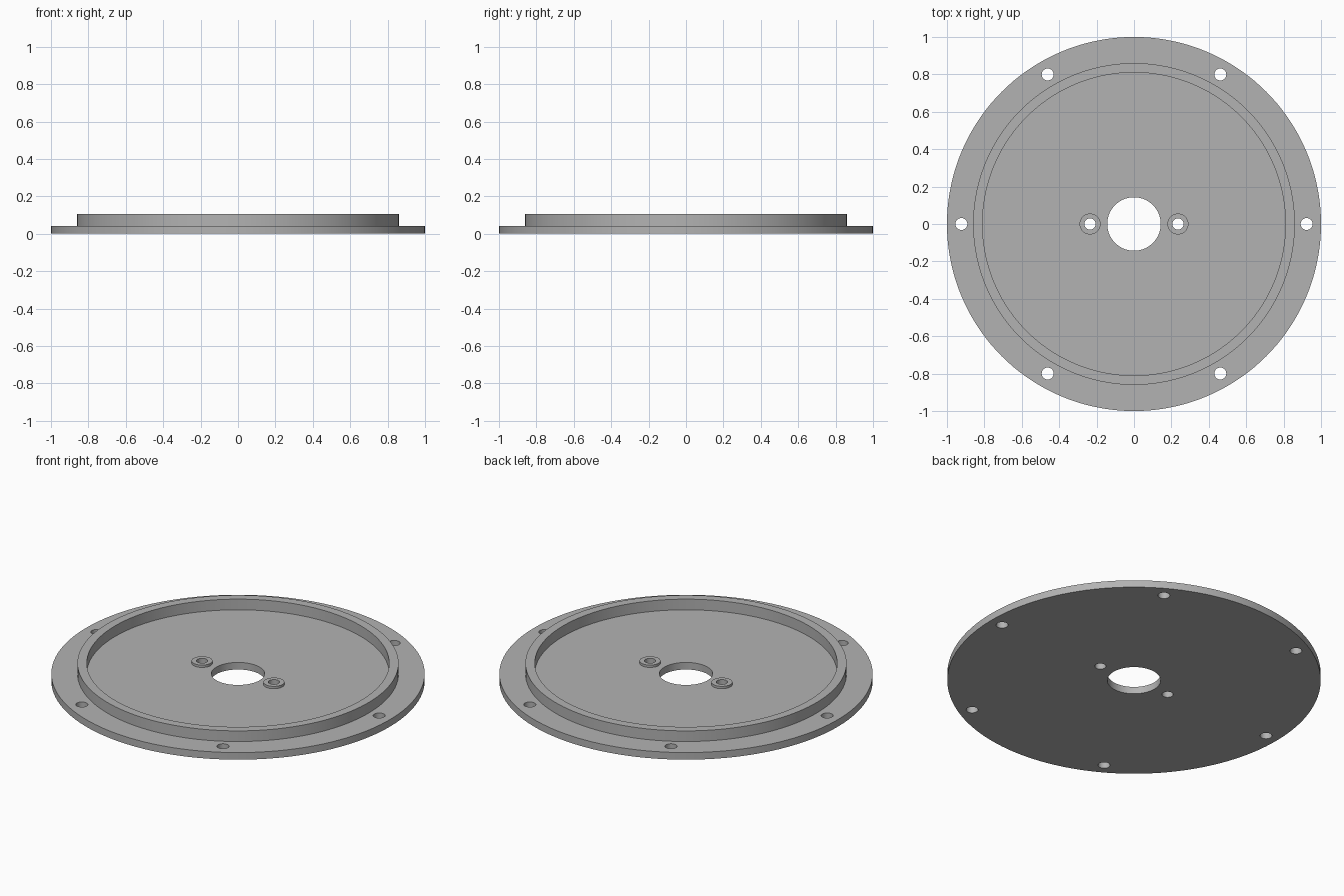
import bpy
import bmesh
from math import cos, sin, pi, radians
from mathutils import Vector

cube = bpy.data.objects.get("Cube")
if cube:
    bpy.data.objects.remove(cube, do_unlink=True)

GREY = (0.45, 0.45, 0.45, 1.0)
metal = bpy.data.materials.new("plain grey")
metal.use_nodes = True
metal.diffuse_color = GREY
metal.node_tree.nodes["Principled BSDF"].inputs["Base Color"].default_value = GREY

FLANGE_TOP, RIM_TOP, BOSS_TOP = 0.042, 0.105, 0.056
BOLT_CIRCLE, BOLT_R = 0.923, 0.032
BOSS_X, BOSS_R, BOSS_HOLE_R = 0.235, 0.056, 0.03


def lathe(name, profile, steps, location=(0, 0, 0)):
    """Revolve a closed (radius, height) outline around z."""
    bm = bmesh.new()
    verts = [bm.verts.new((r, 0, z)) for r, z in profile]
    edges = [bm.edges.new((v, verts[i - 1])) for i, v in enumerate(verts)]
    bmesh.ops.spin(bm, geom=verts + edges, cent=(0, 0, 0), axis=(0, 0, 1),
                   angle=2 * pi, steps=steps, use_merge=True)
    bmesh.ops.remove_doubles(bm, verts=bm.verts, dist=1e-5)
    bmesh.ops.recalc_face_normals(bm, faces=bm.faces)
    mesh = bpy.data.meshes.new(name)
    bm.to_mesh(mesh)
    bm.free()
    mesh.materials.append(metal)
    obj = bpy.data.objects.new(name, mesh)
    obj.location = location
    bpy.context.collection.objects.link(obj)
    return obj


def activate(obj):
    bpy.ops.object.select_all(action='DESELECT')
    obj.select_set(True)
    bpy.context.view_layer.objects.active = obj


# Flanged plate with raised rim and centre bore
plate = lathe("flanged_plate", [
    (0.143, 0), (1, 0), (1, FLANGE_TOP), (0.86, FLANGE_TOP),
    (0.86, RIM_TOP), (0.81, RIM_TOP), (0.81, FLANGE_TOP), (0.143, FLANGE_TOP)], 144)

# Cutter holding all through holes: six bolt holes and two boss holes
holes = [(Vector((cos(i * pi / 3), sin(i * pi / 3), 0)) * BOLT_CIRCLE, BOLT_R)
         for i in range(6)]
holes += [(Vector((side * BOSS_X, 0, 0)), BOSS_HOLE_R) for side in (-1, 1)]
bm = bmesh.new()
for centre, radius in holes:
    new = bmesh.ops.create_cone(bm, cap_ends=True, segments=32,
                                radius1=radius, radius2=radius, depth=0.4)
    bmesh.ops.translate(bm, verts=new["verts"], vec=centre)
mesh = bpy.data.meshes.new("hole_cutter")
bm.to_mesh(mesh)
bm.free()
mesh.materials.append(metal)
cutter = bpy.data.objects.new("hole_cutter", mesh)
cutter.hide_render = True
bpy.context.collection.objects.link(cutter)

cut = plate.modifiers.new("through_holes", 'BOOLEAN')
cut.operation = 'DIFFERENCE'
cut.solver = 'EXACT'
cut.object = cutter
activate(plate)
bpy.ops.object.modifier_apply(modifier=cut.name)
bpy.data.objects.remove(cutter, do_unlink=True)

# Small raised bosses around the inner holes
parts = [plate]
for side, label in ((-1, "right"), (1, "left")):
    parts.append(lathe(label + "_boss", [
        (BOSS_HOLE_R, FLANGE_TOP), (BOSS_R, FLANGE_TOP),
        (BOSS_R, BOSS_TOP), (BOSS_HOLE_R, BOSS_TOP)], 32, (side * BOSS_X, 0, 0)))

for part in parts:
    activate(part)
    bpy.ops.object.shade_smooth_by_angle(angle=radians(30))
